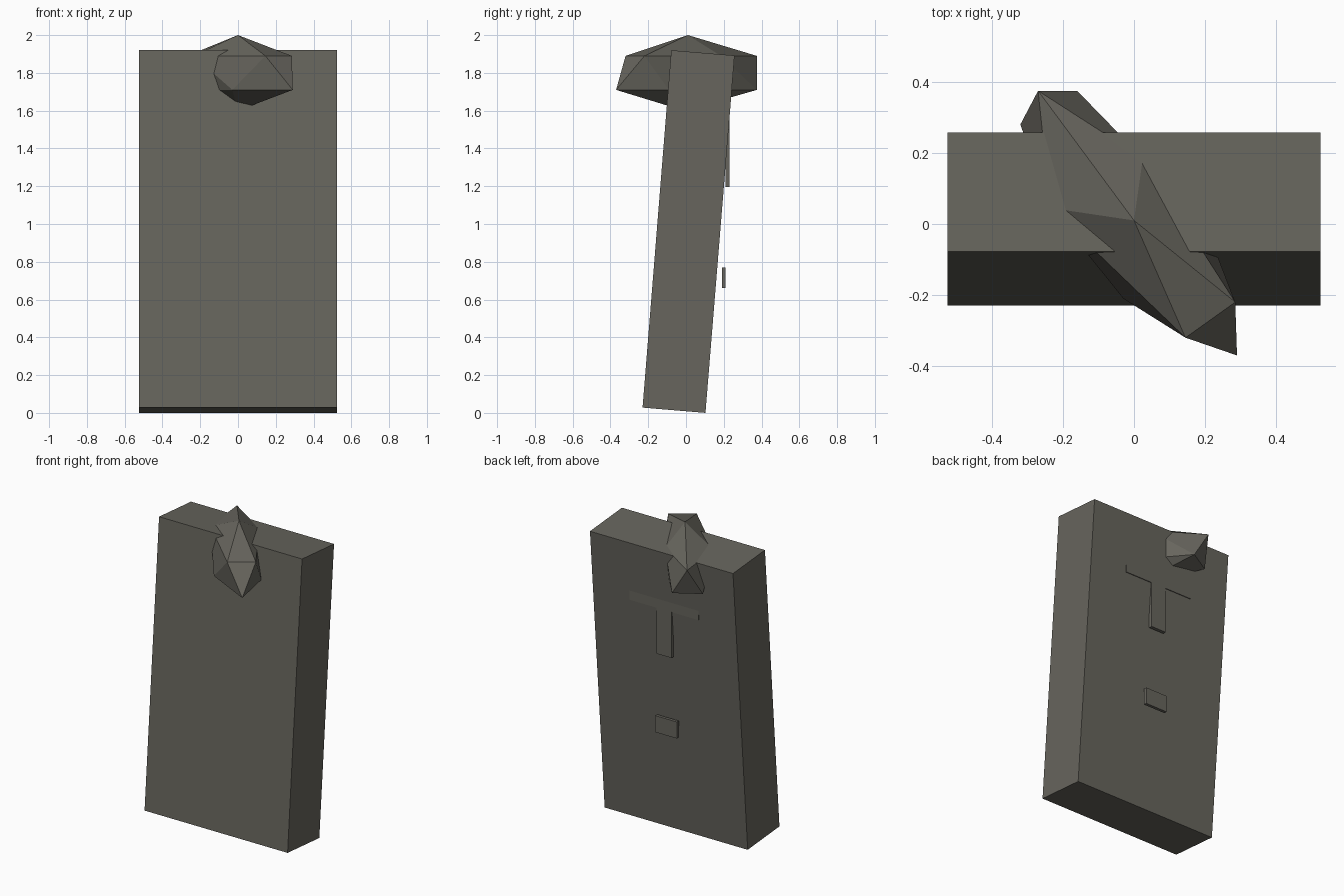
import bpy, bmesh

if "Cube" in bpy.data.objects:
    bpy.data.objects.remove(bpy.data.objects["Cube"])

stone = bpy.data.materials.new("olive_grey_stone")
stone.diffuse_color = (0.135, 0.13, 0.11, 1)
stone.use_nodes = True
stone.node_tree.nodes["Principled BSDF"].inputs["Base Color"].default_value = stone.diffuse_color


def make(name, verts, faces):
    """Flat-shaded mesh object with outward normals."""
    bm = bmesh.new()
    vs = [bm.verts.new(v) for v in verts]
    for f in faces:
        bm.faces.new([vs[i] for i in f])
    bmesh.ops.recalc_face_normals(bm, faces=bm.faces)
    me = bpy.data.meshes.new(name)
    bm.to_mesh(me)
    bm.free()
    me.materials.append(stone)
    ob = bpy.data.objects.new(name, me)
    bpy.context.collection.objects.link(ob)
    return ob


def prism(name, profile, axis, lo, hi):
    """Extrude a closed 2D profile along axis 0 (x) or 1 (y)."""
    n = len(profile)
    verts = []
    for d in (lo, hi):
        for a, b in profile:
            verts.append((d, a, b) if axis == 0 else (a, d, b))
    faces = [tuple(range(n)), tuple(range(n, 2 * n))]
    faces += [(i, (i + 1) % n, n + (i + 1) % n, n + i) for i in range(n)]
    return make(name, verts, faces)


# Leaning slab, side profile in y, z
prism("slab", [(-0.23, 0.028), (0.103, 0.0), (0.257, 1.892), (-0.078, 1.92)],
      0, -0.525, 0.525)

# Upright T-shaped relief on the back, its top sinking into the slab
half = [(0.055, 1.195), (0.055, 1.5), (0.253, 1.5), (0.253, 1.61)]
prism("back_relief", half + [(-x, z) for x, z in reversed(half)], 1, 0.208, 0.23)

# Small rectangular plate behind the slab
prism("back_plate", [(-0.08, 0.66), (0.08, 0.66), (0.08, 0.77), (-0.08, 0.77)],
      1, 0.19, 0.21)

# Stretched twenty-sided rock piercing the top of the slab
upper = [(0.285, -0.22), (0.145, -0.32), (-0.235, 0.045), (-0.27, 0.375), (0.025, 0.185)]
lower = [(0.29, -0.37), (-0.03, -0.21), (-0.32, 0.28), (-0.16, 0.375), (0.235, -0.09)]
verts = [(x, y, 1.89) for x, y in upper] + [(x, y, 1.71) for x, y in lower]
verts += [(0, 0.01, 2.0), (0, -0.01, 1.6)]
faces = []
for i in range(5):
    j = (i + 1) % 5
    faces += [(10, i, j), (11, 5 + i, 5 + j), (i, j, 5 + i), (j, 5 + i, 5 + j)]
make("rock", verts, faces)
